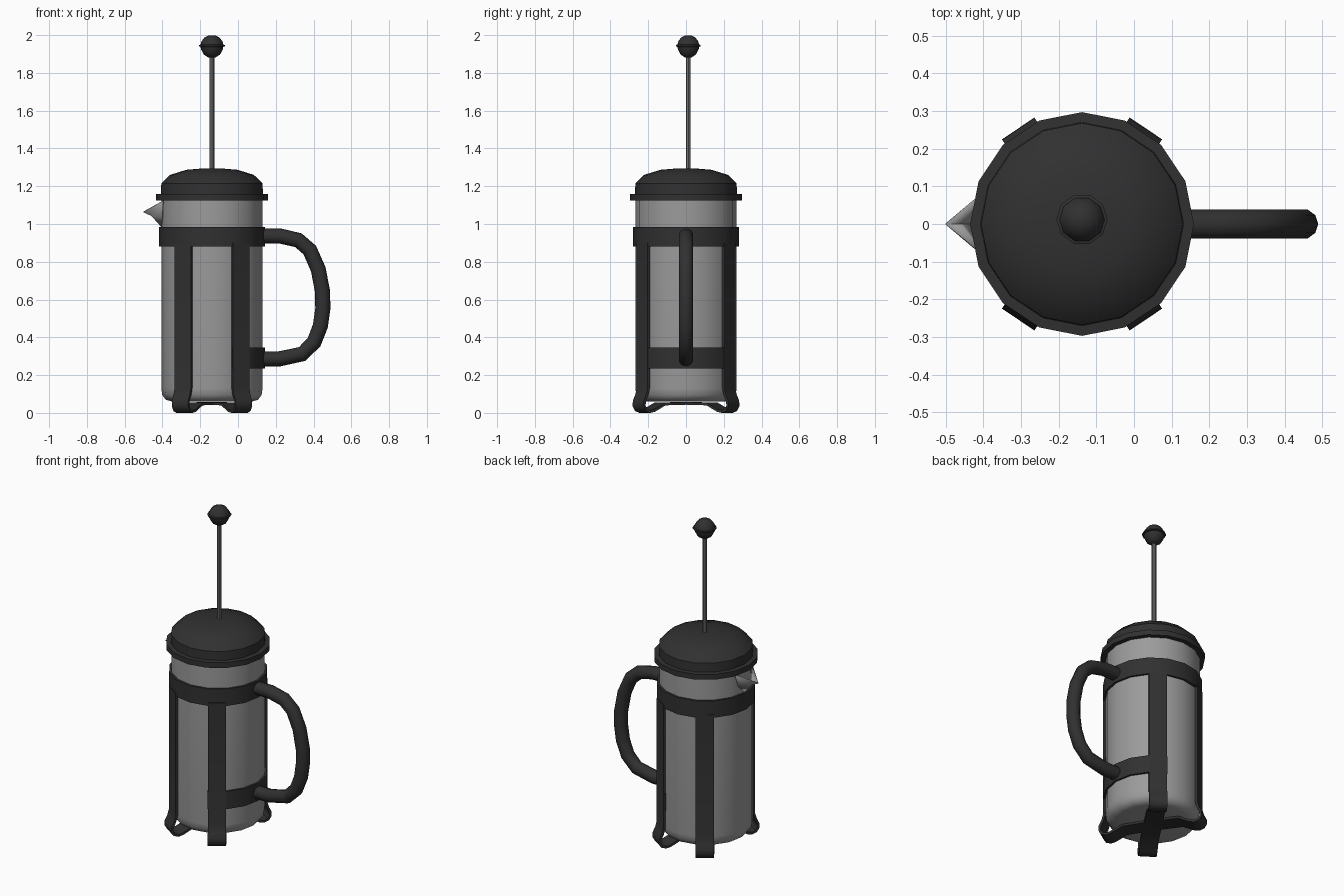
import bpy, bmesh, math
from mathutils import Vector

if "Cube" in bpy.data.objects:
    bpy.data.objects.remove(bpy.data.objects["Cube"])

CX = -0.138          # axis of the pot
SIDES = 16


def material(name, rgb):
    m = bpy.data.materials.new(name)
    m.diffuse_color = (*rgb, 1)
    m.use_nodes = True
    m.node_tree.nodes["Principled BSDF"].inputs["Base Color"].default_value = m.diffuse_color
    return m


BLACK = material("black plastic", (0.03, 0.03, 0.03))
GLASS = material("grey glass", (0.33, 0.33, 0.33))
STEEL = material("steel", (0.16, 0.16, 0.16))


def finish(name, bm, mat, angle=40, recalc=True):
    if recalc:
        bmesh.ops.recalc_face_normals(bm, faces=bm.faces)
    me = bpy.data.meshes.new(name)
    bm.to_mesh(me)
    bm.free()
    me.materials.append(mat)
    ob = bpy.data.objects.new(name, me)
    bpy.context.collection.objects.link(ob)
    bpy.ops.object.select_all(action='DESELECT')
    ob.select_set(True)
    bpy.context.view_layer.objects.active = ob
    bpy.ops.object.shade_smooth_by_angle(angle=math.radians(angle))
    return ob


def sweep(bm, rings, closed=False, caps=True):
    """Skin a list of closed rings of points."""
    vs = [[bm.verts.new(p) for p in r] for r in rings]
    n = len(vs[0])
    pairs = list(zip(vs, vs[1:])) + ([(vs[-1], vs[0])] if closed else [])
    for a, b in pairs:
        for i in range(n):
            bm.faces.new((a[i], a[(i + 1) % n], b[(i + 1) % n], b[i]))
    if caps and not closed:
        bm.faces.new(vs[0])
        bm.faces.new(vs[-1])


def lathe(name, profile, mat, sides=SIDES, y=0, angle=40):
    bm = bmesh.new()
    sweep(bm, [[(CX + r * math.cos(2 * math.pi * i / sides),
                 y + r * math.sin(2 * math.pi * i / sides), z)
                for i in range(sides)] for r, z in profile])
    return finish(name, bm, mat, angle)


def band(name, z0, z1, angles, closed):
    """Flat hoop, or part of one, around the glass."""
    bm = bmesh.new()
    rings = []
    for a in angles:
        c, s = math.cos(a), math.sin(a)
        rings.append([(CX + r * c, r * s, z) for r, z in
                      ((0.265, z0), (0.281, z0), (0.281, z1), (0.265, z1))])
    sweep(bm, rings, closed)
    return finish(name, bm, BLACK)


# Glass beaker with rounded base
lathe("glass_beaker", [(0.12, 0.060), (0.215, 0.061), (0.245, 0.070), (0.263, 0.095),
                       (0.268, 0.13), (0.268, 1.13)], GLASS)

# Pouring spout: an open folded trough
bm = bmesh.new()
tip = bm.verts.new((-0.5, 0, 1.066))
keel = bm.verts.new((-0.455, 0, 1.045))
root = bm.verts.new((-0.402, 0, 0.985))
for s in (1, -1):
    rim = bm.verts.new((-0.395, s * 0.085, 1.125))
    low = bm.verts.new((-0.398, s * 0.055, 1.04))
    for f in ((tip, rim, keel), (keel, rim, low), (keel, low, root)):
        bm.faces.new(f if s < 0 else f[::-1])
spout = finish("spout", bm, GLASS, 30)
mod = spout.modifiers.new("thickness", 'SOLIDIFY')
mod.thickness = 0.004

# Lid with flange and shallow dome
lathe("lid", [(0.25, 1.125), (0.297, 1.125), (0.297, 1.158), (0.270, 1.160),
              (0.268, 1.215), (0.222, 1.260), (0.135, 1.287), (0.05, 1.294)], BLACK)

# Plunger rod and knob
lathe("plunger_rod", [(0.013, 1.27), (0.013, 1.90)], STEEL, 8, 0.012)
lathe("plunger_knob", [(0.018, 1.881), (0.043, 1.897), (0.058, 1.925), (0.060, 1.938),
                       (0.068, 1.940), (0.068, 1.948), (0.060, 1.950), (0.055, 1.968),
                       (0.038, 1.989), (0.015, 1.999)], BLACK, 10, 0.012, 50)

# Frame hoops
step = 2 * math.pi / SIDES
band("upper_band", 0.88, 0.985, [i * step for i in range(SIDES)], True)
band("lower_band", 0.235, 0.345, [i * step for i in range(-3, 4)], False)

# Four straps that curl out into feet and cross under the glass
path = [Vector(p) for p in ((0.279, 0.90), (0.279, 0.13), (0.289, 0.095), (0.304, 0.065),
                            (0.305, 0.035), (0.290, 0.010), (0.262, 0.0), (0.232, 0.006),
                            (0.165, 0.040), (0.0, 0.044))]
inner = []
for i, p in enumerate(path):
    d = (path[min(i + 1, len(path) - 1)] - path[max(i - 1, 0)]).normalized()
    inner.append(p + Vector((d.y, -d.x)) * 0.014)
for k, deg in enumerate((56.25, 123.75, 236.25, 303.75)):
    c, s = math.cos(math.radians(deg)), math.sin(math.radians(deg))
    bm = bmesh.new()
    sweep(bm, [[(CX + q.x * c - t * s, q.x * s + t * c, q.y)
                for q, t in ((o, -0.052), (o, 0.052), (n, 0.052), (n, -0.052))]
               for o, n in zip(path, inner)])
    finish(f"strap_foot_{k + 1}", bm, BLACK)

# Handle: round tube along a D-shaped path
path = [Vector((x, 0, z)) for x, z in (
    (0.12, 0.937), (0.225, 0.936), (0.320, 0.914), (0.380, 0.862), (0.425, 0.76),
    (0.448, 0.64), (0.449, 0.55), (0.436, 0.46), (0.403, 0.375), (0.340, 0.312),
    (0.220, 0.286), (0.12, 0.286))]
bm = bmesh.new()
rings = []
for i, p in enumerate(path):
    d = (path[min(i + 1, len(path) - 1)] - path[max(i - 1, 0)]).normalized()
    side = Vector((-d.z, 0, d.x))
    rings.append([p + side * 0.04 * math.cos(a) + Vector((0, 0.04, 0)) * math.sin(a)
                  for a in (j * math.pi / 5 for j in range(10))])
sweep(bm, rings)
finish("handle", bm, BLACK, 50)
